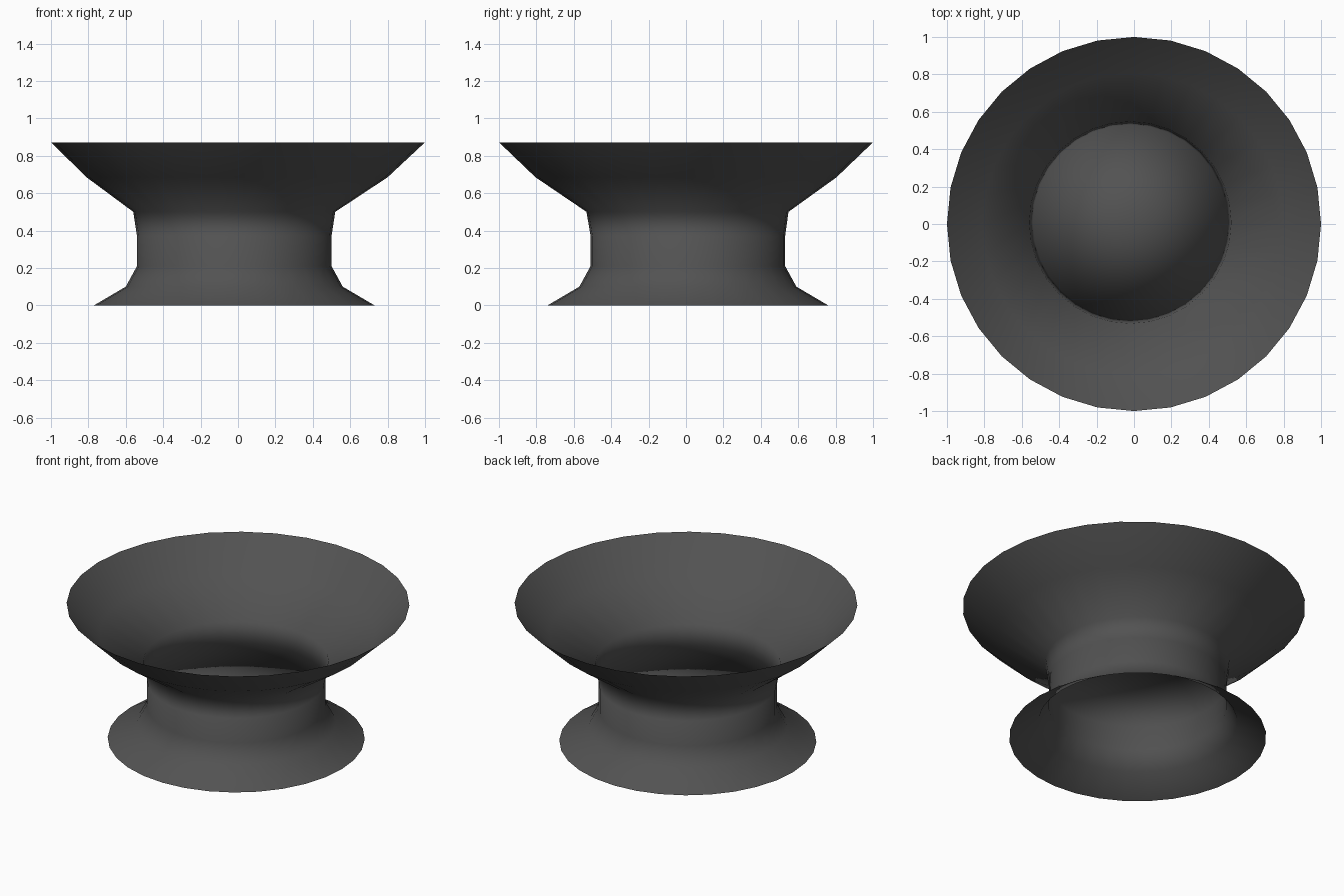
import bpy, bmesh
from math import cos, sin, pi

if "Cube" in bpy.data.objects:
    bpy.data.objects.remove(bpy.data.objects["Cube"])

SIDES = 32
# Profile rings: radius, height, centre x, centre y (the stem sits slightly off centre)
RINGS = [
    (0.75, 0.0, -0.02, 0.01),
    (0.58, 0.10, -0.02, 0.01),
    (0.52, 0.21, -0.02, 0.01),
    (0.52, 0.37, -0.02, 0.01),
    (0.54, 0.50, -0.02, 0.008),
    (0.805, 0.685, -0.005, 0.0),
    (1.0, 0.872, 0.0, 0.0),
]
FLOOR_RING = 3

bm = bmesh.new()
rings = [[bm.verts.new((cx + r * cos(2 * pi * i / SIDES),
                        cy + r * sin(2 * pi * i / SIDES), z))
          for i in range(SIDES)] for r, z, cx, cy in RINGS]

# Thin open shell: flared foot, neck and bowl
for low, high in zip(rings, rings[1:]):
    for i in range(SIDES):
        j = (i + 1) % SIDES
        bm.faces.new((low[i], low[j], high[j], high[i]))

# Floor of the bowl inside the neck
r, z, cx, cy = RINGS[FLOOR_RING]
centre = bm.verts.new((cx, cy, z))
edge = rings[FLOOR_RING]
for i in range(SIDES):
    bm.faces.new((edge[i], edge[(i + 1) % SIDES], centre))

for f in bm.faces:
    f.smooth = True
mesh = bpy.data.meshes.new("flared_bowl")
bm.to_mesh(mesh)
bm.free()

# Dark grey colour
mat = bpy.data.materials.new("dark_grey")
mat.diffuse_color = (0.085, 0.085, 0.085, 1)
mat.use_nodes = True
mat.node_tree.nodes["Principled BSDF"].inputs["Base Color"].default_value = mat.diffuse_color
mesh.materials.append(mat)
bpy.context.collection.objects.link(bpy.data.objects.new("flared_bowl", mesh))
